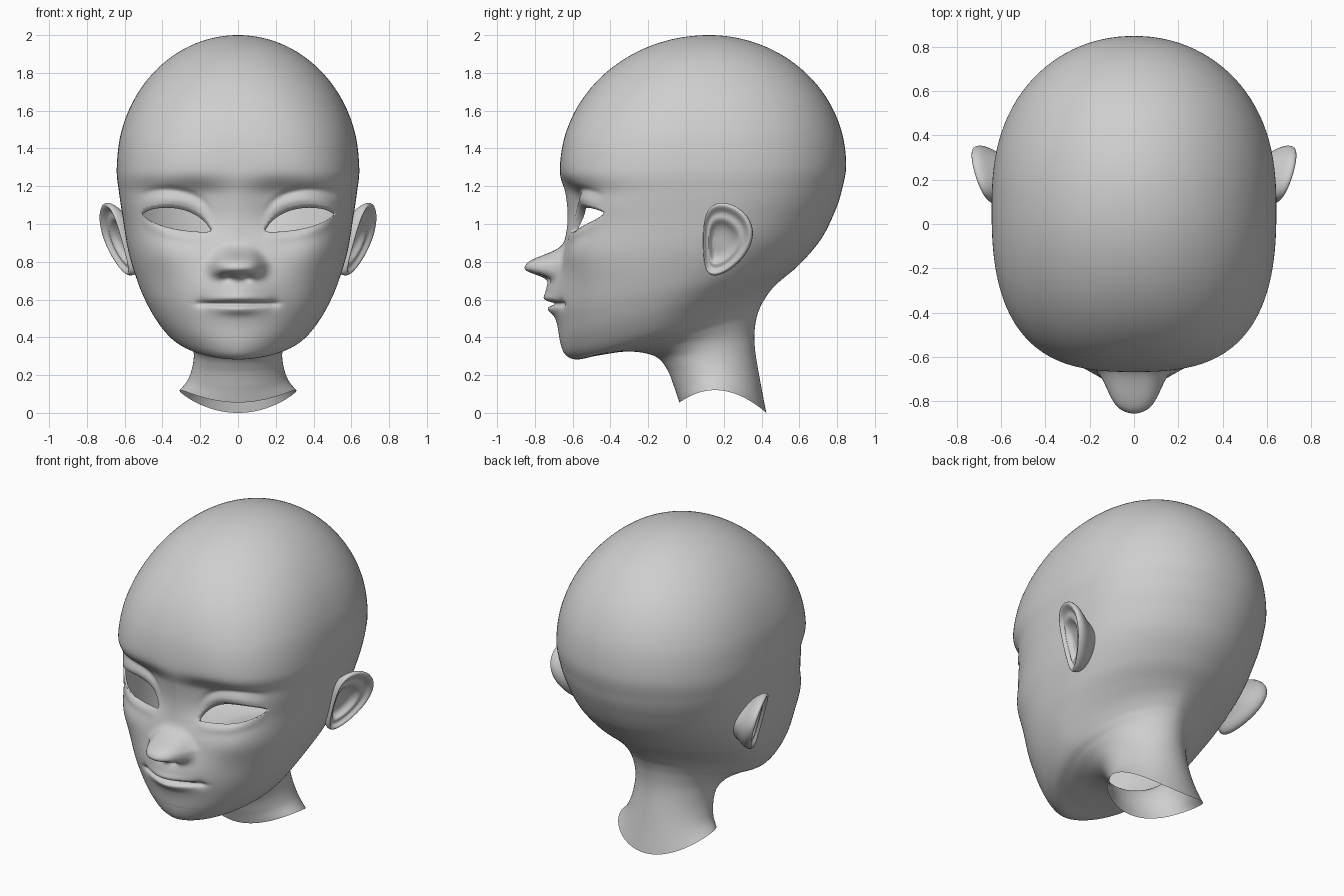
import bpy, bmesh, math
from math import sin, cos, pi, exp
from mathutils import Vector

if "Cube" in bpy.data.objects:
    bpy.data.objects.remove(bpy.data.objects["Cube"])

GREY = (0.62, 0.62, 0.62, 1)
grey = bpy.data.materials.new("plain_grey")
grey.use_nodes = True
grey.diffuse_color = GREY
grey.node_tree.nodes["Principled BSDF"].inputs["Base Color"].default_value = GREY

# Tilted rings from neck to brow: front y, front z, back y, back z, half width
RINGS = [
    (-.035, .055, .425, 0, .31),
    (-.06, .13, .40, .13, .265),
    (-.10, .23, .38, .24, .24),
    (-.165, .30, .365, .34, .235),
    (-.30, .325, .362, .42, .255),
    (-.46, .305, .373, .50, .30),
    (-.575, .283, .393, .56, .35),
    (-.635, .305, .415, .60, .39),
    (-.665, .37, .45, .65, .435),
    (-.675, .47, .5, .70, .48),
    (-.675, .6, .6, .785, .528),
    (-.66, .8, .715, .92, .58),
    (-.632, 1.0, .79, 1.07, .61),
    (-.64, 1.155, .825, 1.18, .63),
]
# Rounded cranium above the brow
for step in range(7):
    c, s = cos(step * pi / 12), sin(step * pi / 12)
    RINGS.append((.12 - .788 * c, 1.28 + .72 * s, .12 + .728 * c, 1.315 + .685 * s, .642 * c))
STEPS, AROUND = 18, 160


def ring_at(t):
    """Smooth blend between neighbouring rings."""
    i = min(int(t), len(RINGS) - 2)
    u = t - i
    b, c = RINGS[i], RINGS[i + 1]
    a = RINGS[i - 1] if i else [2 * p - q for p, q in zip(b, c)]
    if i + 2 < len(RINGS):
        d = RINGS[i + 2]
    else:
        d = (b[2], b[3], b[0], b[1], -b[4])
    return [q + .5 * u * (r - p + u * (2 * p - 5 * q + 4 * r - s + u * (3 * (q - r) + s - p)))
            for p, q, r, s in zip(a, b, c, d)]


def bell(v, centre, width, power=2):
    return exp(-abs((v - centre) / width) ** power)


def eye(x, z):
    """Positive inside the eye opening, negative outside; also the arch height."""
    t = (abs(x) - .14) / .37
    line = .965 + .095 * t
    q = max(0, 4 * t * (1 - t)) ** .6
    up = line + .092 * q * (1.15 - .4 * t)
    low = line - .045 * q * (.6 + .6 * t)
    return min(up - z, z - low) - .37 * max(0, -t, t - 1), q, z - line


def relief(x, z):
    """How far the face stands forward of the plain head."""
    x = abs(x)
    if z < .4 or z > 1.45:
        return 0
    # nose with rounded wings, tip and nostrils
    high = bell(z, .775, .075 if z > .775 else .052, 2.5)
    d = high * (.156 * bell(x, 0, .13 - .5 * max(0, z - .79), 4.5) + .017 * bell(x, 0, .06))
    d -= .03 * bell(x, .05, .025) * bell(z, .715, .018)
    # muzzle, lips and cheeks
    d += .07 * bell(x, 0, .17) * bell(z, .64, .115)
    d += .014 * bell(x, 0, .13) * bell(z, .607, .022)
    d += .018 * bell(x, 0, .1) * bell(z, .545, .025)
    d -= .042 * bell(x, 0, .19, 5) * bell(z, .578, .012)
    d -= .012 * bell(x, .19, .03) * bell(z, .58, .03)
    d += .03 * bell(x, .42, .15) * bell(z, .86, .12)
    # eye sockets below the brow
    d -= .06 * bell(x, .24, .15) * bell(z, 1.05, .13)
    d -= .026 * bell(x, .34, .25, 4) * bell(z, 1.17, .065)
    # eyelids and the crease above them
    f, arch, above = eye(x, z)
    d += .014 * arch * bell(f, -.025, .03)
    if above > 0:
        d -= .012 * arch * bell(f, -.08, .018)
    return d


def head_point(t, a):
    fy, fz, by, bz, w = ring_at(t)
    phi = a - .4 * sin(a)
    c, s = cos(phi), sin(phi)
    front = 2 + .9 * bell(t, 13, 3.2) - .25 * bell(t, 7, 2)
    back = 2 - .3 * bell(t, 7, 2.5) + .15 * bell(t, 15, 4)
    n = back + (front - back) * (.5 + .5 * c)
    r = (abs(c) ** n + abs(s) ** n) ** (-1 / n)
    my, mz = fy + (by - fy) * .48, fz + (bz - fz) * .48
    ey, ez = (fy, fz) if c > 0 else (by, bz)
    k = abs(c) * r
    lift = .09 * max(0, 1 - t / 3.5) ** 2 * s * s
    x, y, z = w * s * r, my + (ey - my) * k, mz + (ez - mz) * k + lift
    y -= relief(x, z) * min(1, max(0, 2 * c))
    return Vector((x, y, z))


def skin(bm, rows, pole):
    """Join rows of points into a tube that closes in one point."""
    loops = [[bm.verts.new(p) for p in row] for row in rows]
    n = len(loops[0])
    for lo, hi in zip(loops, loops[1:]):
        for j in range(n):
            k = (j + 1) % n
            bm.faces.new((lo[j], lo[k], hi[k], hi[j]))
    tip = bm.verts.new(pole)
    for j in range(n):
        bm.faces.new((loops[-1][j], loops[-1][(j + 1) % n], tip))


def finish(bm, name):
    mesh = bpy.data.meshes.new(name)
    bm.to_mesh(mesh)
    bm.free()
    obj = bpy.data.objects.new(name, mesh)
    bpy.context.collection.objects.link(obj)
    mesh.materials.append(grey)
    for p in mesh.polygons:
        p.use_smooth = True
    return obj


# Head and neck in one open shell
bm = bmesh.new()
top = len(RINGS) - 1
rows = [[head_point(i / STEPS, 2 * pi * j / AROUND) for j in range(AROUND)]
        for i in range(top * STEPS)]
skin(bm, rows, (0, .12, 2))
bmesh.ops.recalc_face_normals(bm, faces=bm.faces[:])

# Eye openings cut along their exact outline
value = {v: eye(v.co.x, v.co.z)[0] if v.co.y < 0 else -1 for v in bm.verts}
cuts = []
for e in list(bm.edges):
    p, q = e.verts
    fp, fq = value[p], value[q]
    if fp * fq < 0:
        cuts.append(bmesh.utils.edge_split(e, p, fp / (fp - fq))[1])
bmesh.ops.connect_verts(bm, verts=cuts)
holes = []
for f in bm.faces:
    m = f.calc_center_median()
    if m.y < 0 and eye(m.x, m.z)[0] > 0:
        holes.append(f)
bmesh.ops.delete(bm, geom=holes, context='FACES')

# Eyelid edges folded inwards and down
rim = [e for e in bm.edges if e.is_boundary and e.verts[0].co.z > .8]
fold = bmesh.ops.extrude_edge_only(bm, edges=rim)["geom"]
bmesh.ops.translate(bm, vec=(0, .025, -.018),
                    verts=[g for g in fold if isinstance(g, bmesh.types.BMVert)])
finish(bm, "head")

# Ears: size and height of each ring, from the root round the rim to the bowl
EAR = [(.45, -.13), (.66, -.07), (.9, -.03), (1, 0), (.985, .024), (.91, .03),
       (.82, .012), (.74, .002), (.64, .012), (.56, .005), (.46, -.02), (.25, -.027)]


def ear_point(side, size, height, a):
    s, c = sin(a), cos(a)
    shift = .06 * (1 - size)
    y = .225 + size * (.13 * c * (1 + .15 * s) - .05 * s * s + .02 * s) - shift
    z = .92 + size * .195 * s - shift / 2
    x = .64 + .38 * (y - .22) + .28 * (z - .93) + height
    return Vector((side * x, y - .3 * height, z))


for side, name in ((1, "left_ear"), (-1, "right_ear")):
    bm = bmesh.new()
    rows = [[ear_point(side, size, h, 2 * pi * j / 40) for j in range(40)] for size, h in EAR]
    skin(bm, rows, ear_point(side, 0, -.024, 0))
    bmesh.ops.recalc_face_normals(bm, faces=bm.faces[:])
    if sum(f.normal.x * side for f in bm.faces if f.calc_center_median().x * side > .64) < 0:
        bmesh.ops.reverse_faces(bm, faces=bm.faces[:])
    ear = finish(bm, name)
    smooth = ear.modifiers.new("smooth", 'SUBSURF')
    smooth.levels = smooth.render_levels = 1
